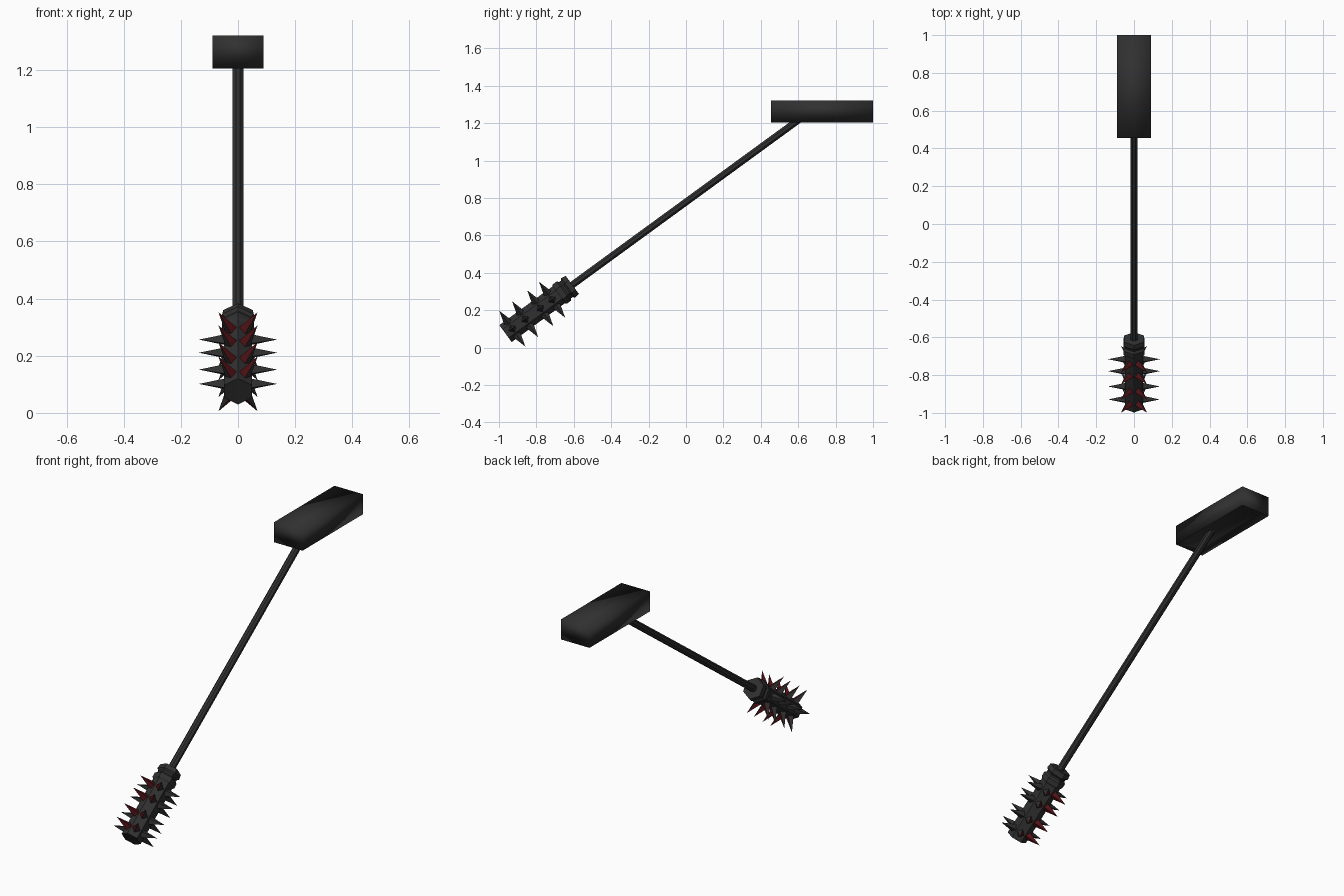
import bpy, bmesh, math
from mathutils import Vector, Matrix

if "Cube" in bpy.data.objects:
    bpy.data.objects.remove(bpy.data.objects["Cube"])


def material(name, col):
    m = bpy.data.materials.new(name)
    m.diffuse_color = (*col, 1)
    m.use_nodes = True
    m.node_tree.nodes["Principled BSDF"].inputs["Base Color"].default_value = m.diffuse_color
    return m


black = material("black_iron", (0.03, 0.03, 0.03))
red = material("dark_red", (0.085, 0.006, 0.008))

# Tilted frame: origin at the pommel end, local z runs up the shaft
ang = math.atan2(1.13, 1.55)
u = Vector((0, math.cos(ang), math.sin(ang)))
x = Vector((1, 0, 0))
v = u.cross(x)
TILT = Matrix((x, v, u)).transposed().to_4x4()
TILT.translation = (0, -0.965, 0.075)


def finish(bm, name, mats, smooth=False):
    bmesh.ops.recalc_face_normals(bm, faces=bm.faces[:])
    for f in bm.faces:
        f.smooth = smooth
    me = bpy.data.meshes.new(name)
    bm.to_mesh(me)
    bm.free()
    for m in mats:
        me.materials.append(m)
    ob = bpy.data.objects.new(name, me)
    bpy.context.collection.objects.link(ob)
    return ob


def lathe(name, profile, sides, offset):
    """Capped prism-like body from (height, radius) pairs along the tilted axis."""
    bm = bmesh.new()
    rings = []
    for h, r in profile:
        rings.append([bm.verts.new((r * math.cos(offset + math.tau * i / sides),
                                    r * math.sin(offset + math.tau * i / sides), h))
                      for i in range(sides)])
    for a, b in zip(rings, rings[1:]):
        for i in range(sides):
            j = (i + 1) % sides
            bm.faces.new((a[i], a[j], b[j], b[i]))
    bm.faces.new(rings[0])
    bm.faces.new(rings[-1])
    bm.transform(TILT)
    return finish(bm, name, [black])


# Shaft, running up into the hammer head
lathe("shaft", [(0.40, 0.02), (2.085, 0.02)], 8, math.pi / 8)

# Six-sided grip with a ridged collar
lathe("grip", [(0, 0.056), (0.35, 0.056), (0.36, 0.064), (0.385, 0.064),
               (0.395, 0.054), (0.405, 0.054), (0.415, 0.064), (0.442, 0.060)],
      6, math.pi / 6)

# Spikes: four rings of six, diagonal ones red on their inner sides
bm = bmesh.new()
for t in (0.045, 0.13, 0.23, 0.308):
    for k in range(6):
        a = k * math.pi / 3
        d = Vector((math.cos(a), math.sin(a), 0))
        s = Vector((-math.sin(a), math.cos(a), 0))
        c = d * 0.046 + Vector((0, 0, t))
        tip = bm.verts.new(d * 0.137 + Vector((0, 0, t)))
        base = [bm.verts.new(c + o * 0.023) for o in (s, Vector((0, 0, 1)), -s, Vector((0, 0, -1)))]
        bm.faces.new(base)
        for i in range(4):
            f = bm.faces.new((base[i], base[(i + 1) % 4], tip))
            mid = (base[i].co + base[(i + 1) % 4].co) / 2 - c
            if k % 3 and mid.x * d.x < 0:
                f.material_index = 1
bm.transform(TILT)
finish(bm, "spikes", [black, red])

# Hammer head: block with a shallow slot underneath where the shaft enters
bm = bmesh.new()
bmesh.ops.create_cube(bm, size=1, matrix=Matrix.Translation((0, 0.7275, 1.2625))
                      @ Matrix.Diagonal((0.18, 0.545, 0.115, 1)))
bottom = min(bm.faces, key=lambda f: f.calc_center_median().z)
bmesh.ops.inset_individual(bm, faces=[bottom], thickness=0.035)
for vert in bottom.verts:
    vert.co.z += 0.03
finish(bm, "hammer_head", [black], smooth=True)
